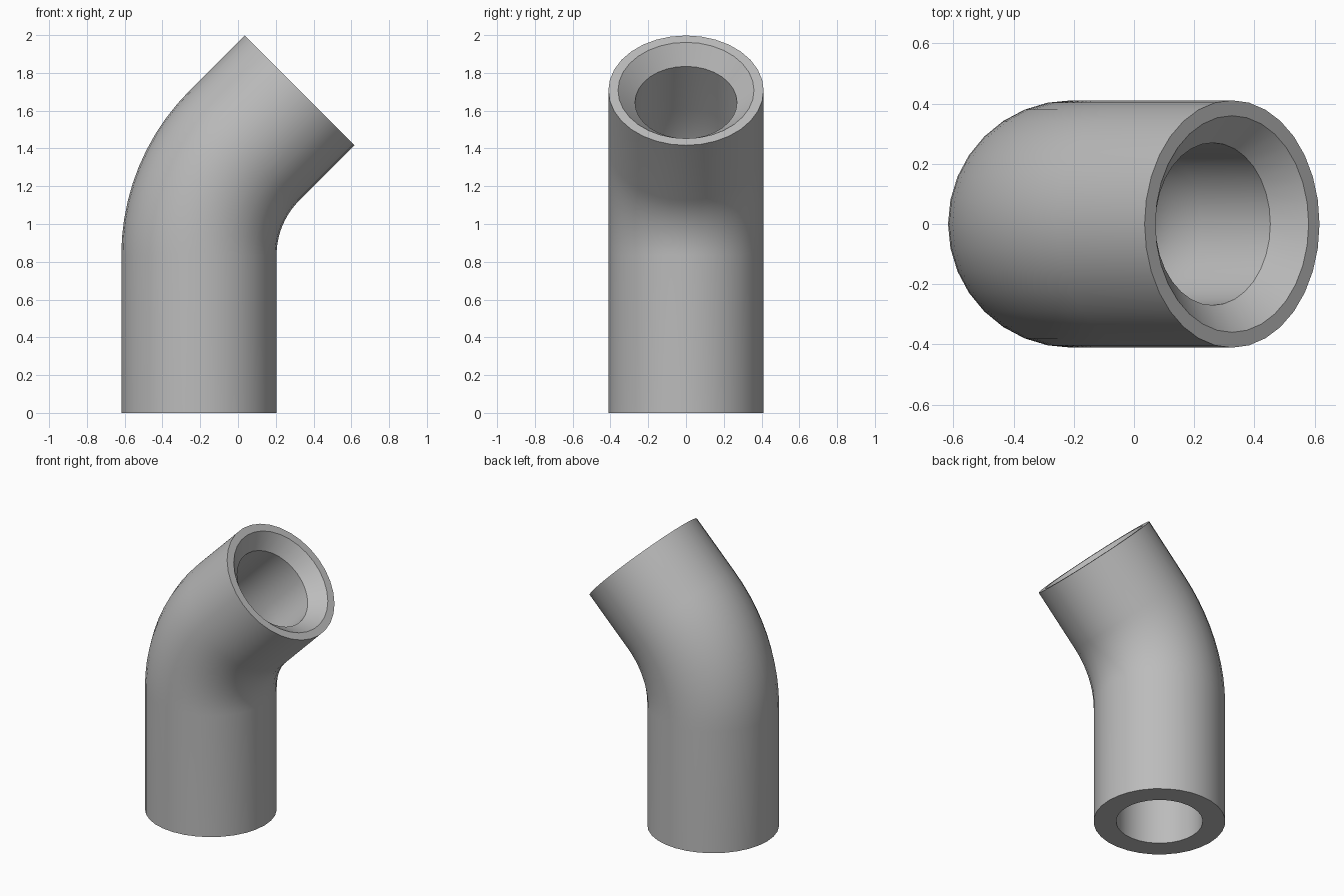
import bpy
import bmesh
from math import sin, cos, pi, radians

cube = bpy.data.objects.get("Cube")
if cube:
    bpy.data.objects.remove(cube, do_unlink=True)

SIDES = 32
OUTER, BORE, MOUTH = 0.411, 0.27, 0.36
BASE_X, LEG, BEND_R, TIP = -0.207, 0.834, 0.822, 0.413
BEND = radians(45)
BEND_STEPS = 10
CHAMFER = MOUTH - BORE


def bend_station(angle):
    """Centre point and tilt on the bend's centre line."""
    return (BASE_X + BEND_R * (1 - cos(angle)), LEG + BEND_R * sin(angle), angle)


def tip_station(distance):
    """Centre point and tilt on the straight tip after the bend."""
    x, z, angle = bend_station(BEND)
    return (x + distance * sin(angle), z + distance * cos(angle), angle)


def add_ring(bm, station, radius):
    x, z, tilt = station
    ring = []
    for i in range(SIDES):
        a = 2 * pi * i / SIDES
        u, v = radius * cos(a), radius * sin(a)
        ring.append(bm.verts.new((x + u * cos(tilt), v, z - u * sin(tilt))))
    return ring


# Centre line: straight leg, then the bend
path = [(BASE_X, 0, 0)]
path += [bend_station(BEND * i / BEND_STEPS) for i in range(BEND_STEPS + 1)]

# Section: up the outside, over the rim, down the chamfer and the bore
section = [(s, OUTER) for s in path]
section += [(tip_station(TIP), OUTER), (tip_station(TIP), MOUTH)]
section += [(tip_station(TIP - CHAMFER), BORE)]
section += [(s, BORE) for s in reversed(path)]

# Join neighbouring rings; the last joins the first to make the bottom rim
bm = bmesh.new()
rings = [add_ring(bm, s, r) for s, r in section]
for lower, upper in zip(rings, rings[1:] + rings[:1]):
    for i in range(SIDES):
        j = (i + 1) % SIDES
        bm.faces.new((lower[i], lower[j], upper[j], upper[i]))
bmesh.ops.recalc_face_normals(bm, faces=bm.faces)

mesh = bpy.data.meshes.new("elbow_pipe")
bm.to_mesh(mesh)
bm.free()
pipe = bpy.data.objects.new("elbow_pipe", mesh)
bpy.context.collection.objects.link(pipe)

# Plain grey material
grey = bpy.data.materials.new("plain_grey")
grey.use_nodes = True
colour = (0.5, 0.5, 0.5, 1)
grey.diffuse_color = colour
grey.node_tree.nodes["Principled BSDF"].inputs["Base Color"].default_value = colour
mesh.materials.append(grey)

# Smooth walls with crisp rims
bpy.context.view_layer.objects.active = pipe
pipe.select_set(True)
bpy.ops.object.shade_smooth_by_angle(angle=radians(30))
